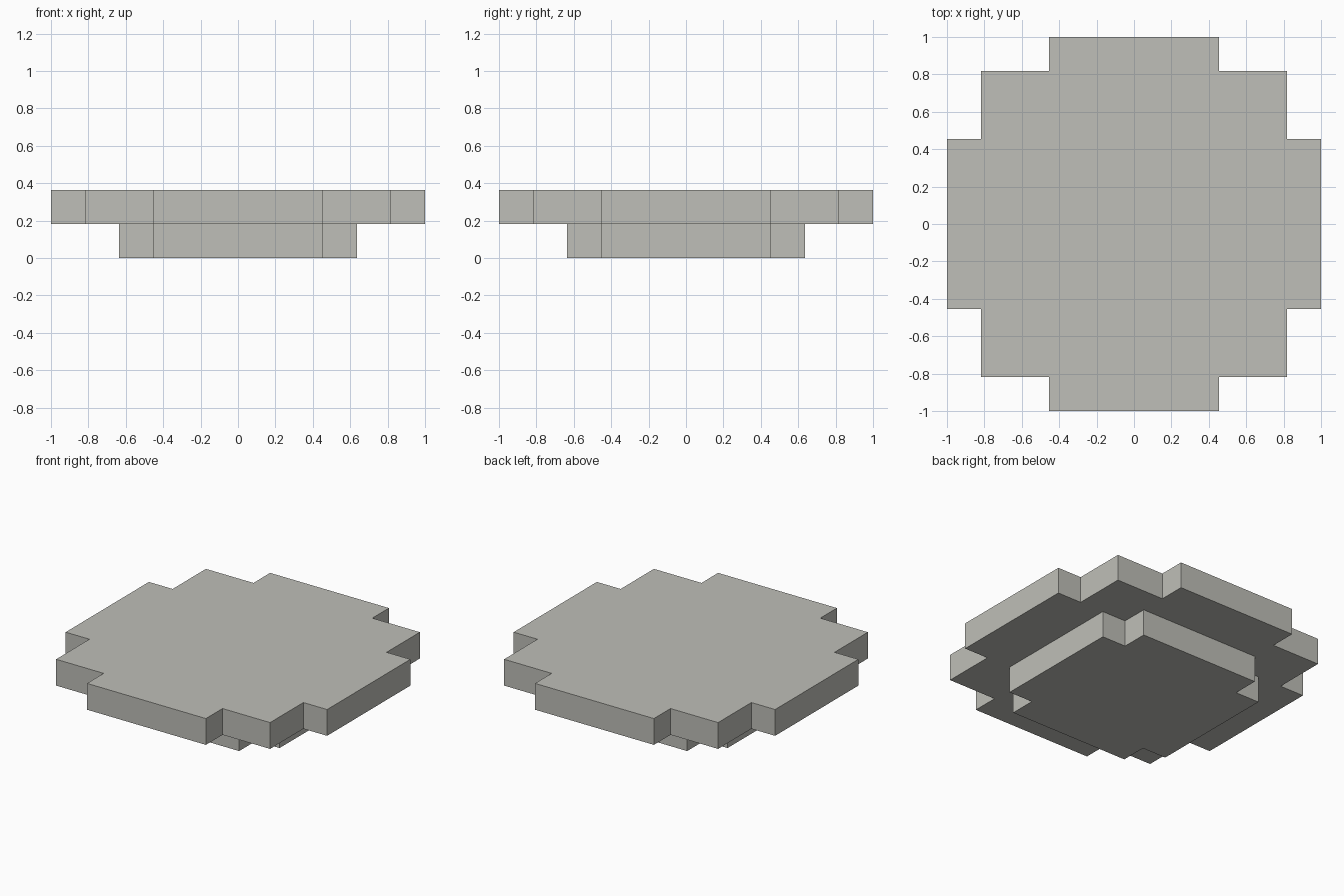
import bpy
import bmesh

cube = bpy.data.objects.get("Cube")
if cube:
    bpy.data.objects.remove(cube, do_unlink=True)

# The whole shape sits on a grid of 11 x 11 x 2 cells
CELL = 2 / 11

stone = bpy.data.materials.new("light_grey")
stone.use_nodes = True
colour = (0.52, 0.52, 0.48, 1)
stone.diffuse_color = colour
bsdf = next(n for n in stone.node_tree.nodes if n.type == "BSDF_PRINCIPLED")
bsdf.inputs["Base Color"].default_value = colour
bsdf.inputs["Roughness"].default_value = 0.8


def stepped_slab(name, quarter, layer):
    """Mirror a quarter outline (in half cells) and extrude it one cell high."""
    flip_x = [(-x, y) for x, y in reversed(quarter)]
    half = quarter + flip_x
    outline = half + [(-x, -y) for x, y in half]
    bm = bmesh.new()
    verts = [bm.verts.new((x * CELL / 2, y * CELL / 2, layer * CELL)) for x, y in outline]
    base = bm.faces.new(verts)
    top = bmesh.ops.extrude_face_region(bm, geom=[base])["geom"]
    bmesh.ops.translate(bm, vec=(0, 0, CELL),
                        verts=[g for g in top if isinstance(g, bmesh.types.BMVert)])
    bmesh.ops.recalc_face_normals(bm, faces=bm.faces)
    mesh = bpy.data.meshes.new(name)
    bm.to_mesh(mesh)
    bm.free()
    mesh.materials.append(stone)
    obj = bpy.data.objects.new(name, mesh)
    bpy.context.collection.objects.link(obj)
    return obj


# Small foot with notched corners, and the wide stepped disc above it
stepped_slab("lower_slab", [(7, 5), (5, 5), (5, 7)], 0)
stepped_slab("upper_slab", [(11, 5), (9, 5), (9, 9), (5, 9), (5, 11)], 1)
